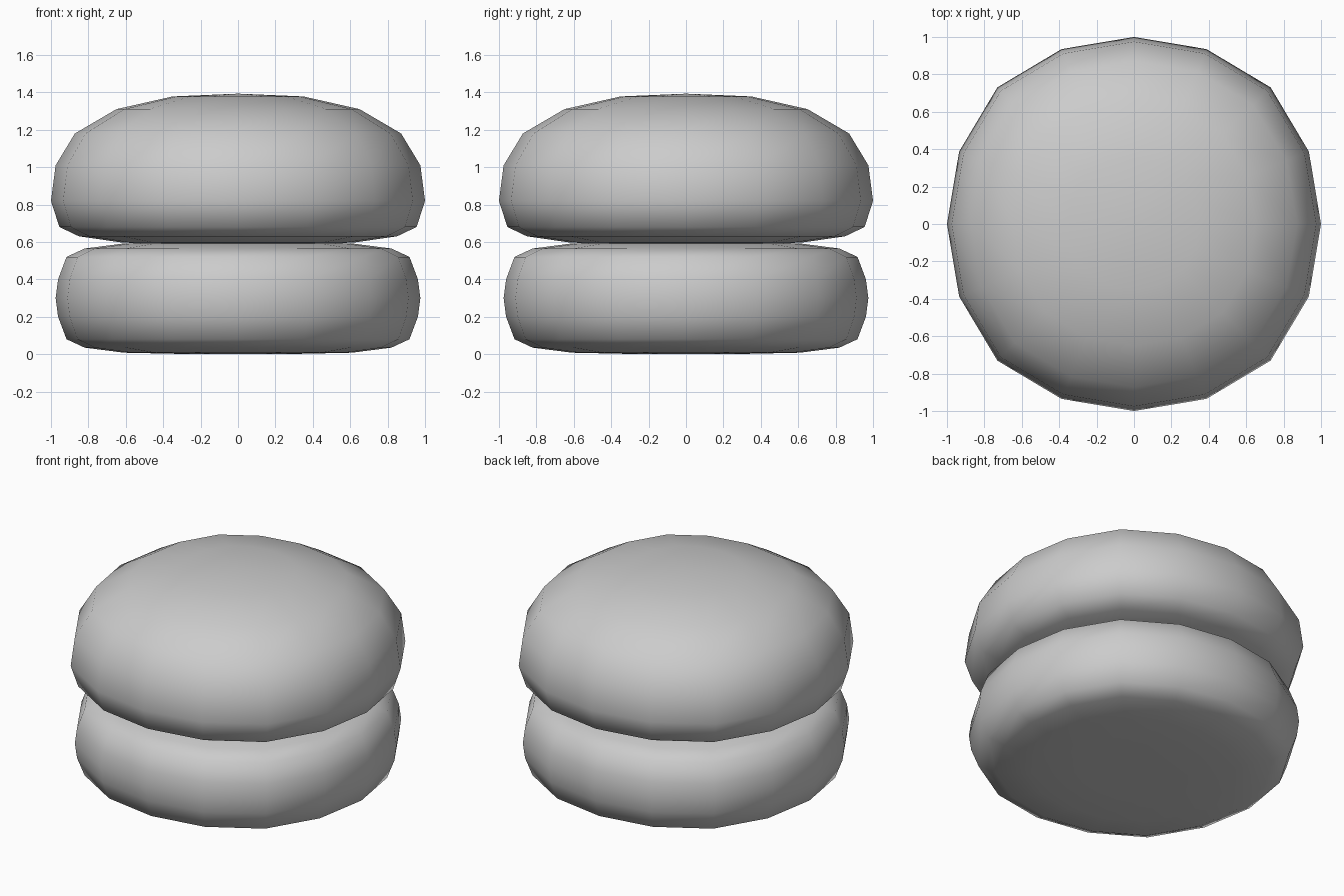
import bpy, bmesh
from math import cos, sin, pi

if "Cube" in bpy.data.objects:
    bpy.data.objects.remove(bpy.data.objects["Cube"])

SIDES = 16


def squarish(k):
    # slightly squared 16-sided outline: 1.0 on the axes, 1.033 on the diagonals
    return (1.0, 1.012, 1.033, 1.012)[k % 4]


def rounded_disc(name, bottom_z, profile, top_z):
    """Revolve (radius, z) points around z, closing both ends at the axis."""
    bm = bmesh.new()
    rings = []
    for r, z in profile:
        rings.append([bm.verts.new((r * squarish(k) * cos(2 * pi * k / SIDES),
                                    r * squarish(k) * sin(2 * pi * k / SIDES), z))
                      for k in range(SIDES)])
    low = bm.verts.new((0, 0, bottom_z))
    high = bm.verts.new((0, 0, top_z))
    for k in range(SIDES):
        n = (k + 1) % SIDES
        bm.faces.new((low, rings[0][n], rings[0][k]))
        for a, b in zip(rings, rings[1:]):
            bm.faces.new((a[k], a[n], b[n], b[k]))
        bm.faces.new((high, rings[-1][k], rings[-1][n]))
    bmesh.ops.recalc_face_normals(bm, faces=bm.faces)
    for f in bm.faces:
        f.smooth = True
    mesh = bpy.data.meshes.new(name)
    bm.to_mesh(mesh)
    bm.free()
    obj = bpy.data.objects.new(name, mesh)
    bpy.context.collection.objects.link(obj)
    return obj


# Lower bun: flat bottom, rounded sides
rounded_disc("lower_bun", 0.0, [
    (0.33, 0.002), (0.61, 0.008), (0.82, 0.035), (0.917, 0.08), (0.962, 0.20),
    (0.975, 0.30), (0.962, 0.40), (0.917, 0.52), (0.82, 0.565), (0.61, 0.592),
    (0.33, 0.598)], 0.60)

# Upper bun: flat underside, domed top
rounded_disc("upper_bun", 0.585, [
    (0.33, 0.587), (0.62, 0.597), (0.85, 0.63), (0.955, 0.68), (1.0, 0.82),
    (0.975, 1.01), (0.872, 1.18), (0.65, 1.31), (0.35, 1.378)], 1.393)
